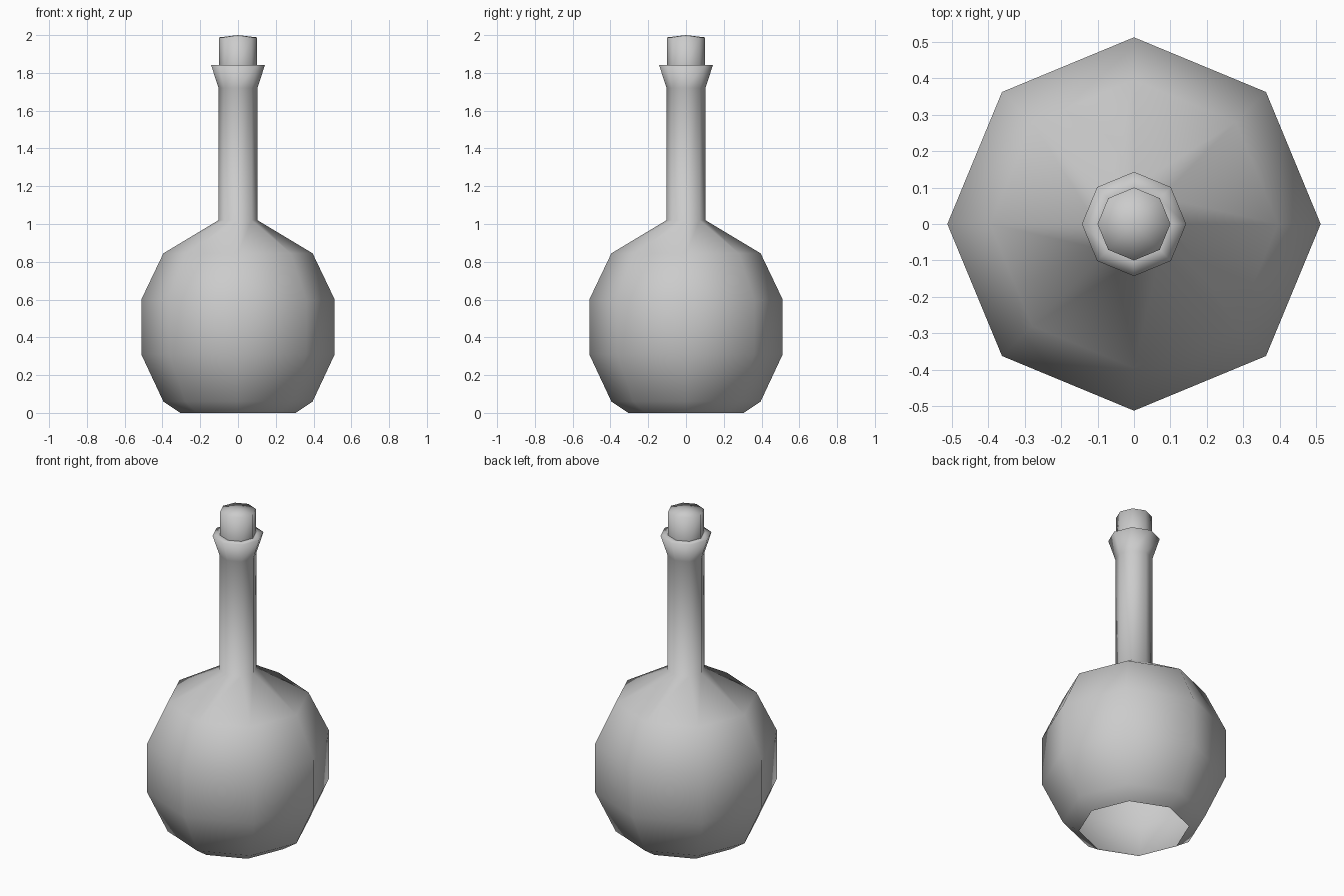
import bpy, bmesh
from math import cos, sin, tau

if "Cube" in bpy.data.objects:
    bpy.data.objects.remove(bpy.data.objects["Cube"])

SIDES = 8


def lathe(name, profile):
    """Revolve (radius, height) points into an eight-sided smooth shell."""
    bm = bmesh.new()
    rings = []
    for r, z in profile:
        if r == 0:
            rings.append([bm.verts.new((0, 0, z))] * SIDES)
        else:
            rings.append([bm.verts.new((r * cos(tau * i / SIDES),
                                        r * sin(tau * i / SIDES), z))
                          for i in range(SIDES)])
    for low, high in zip(rings, rings[1:]):
        for i in range(SIDES):
            j = (i + 1) % SIDES
            corners = [low[i], low[j], high[j], high[i]]
            face = bm.faces.new(list(dict.fromkeys(corners)))
            face.smooth = True
    mesh = bpy.data.meshes.new(name)
    bm.to_mesh(mesh)
    bm.free()
    obj = bpy.data.objects.new(name, mesh)
    bpy.context.collection.objects.link(obj)
    return obj


# Round flask with open underside, long neck and flared lip
lathe("flask", [(0.305, 0), (0.395, 0.06), (0.512, 0.31), (0.512, 0.60),
                (0.395, 0.845), (0.103, 1.02), (0.103, 1.72),
                (0.143, 1.843), (0.098, 1.843)])

# Stopper with a slightly domed top
lathe("stopper", [(0.10, 1.84), (0.10, 1.988), (0, 2.0)])
